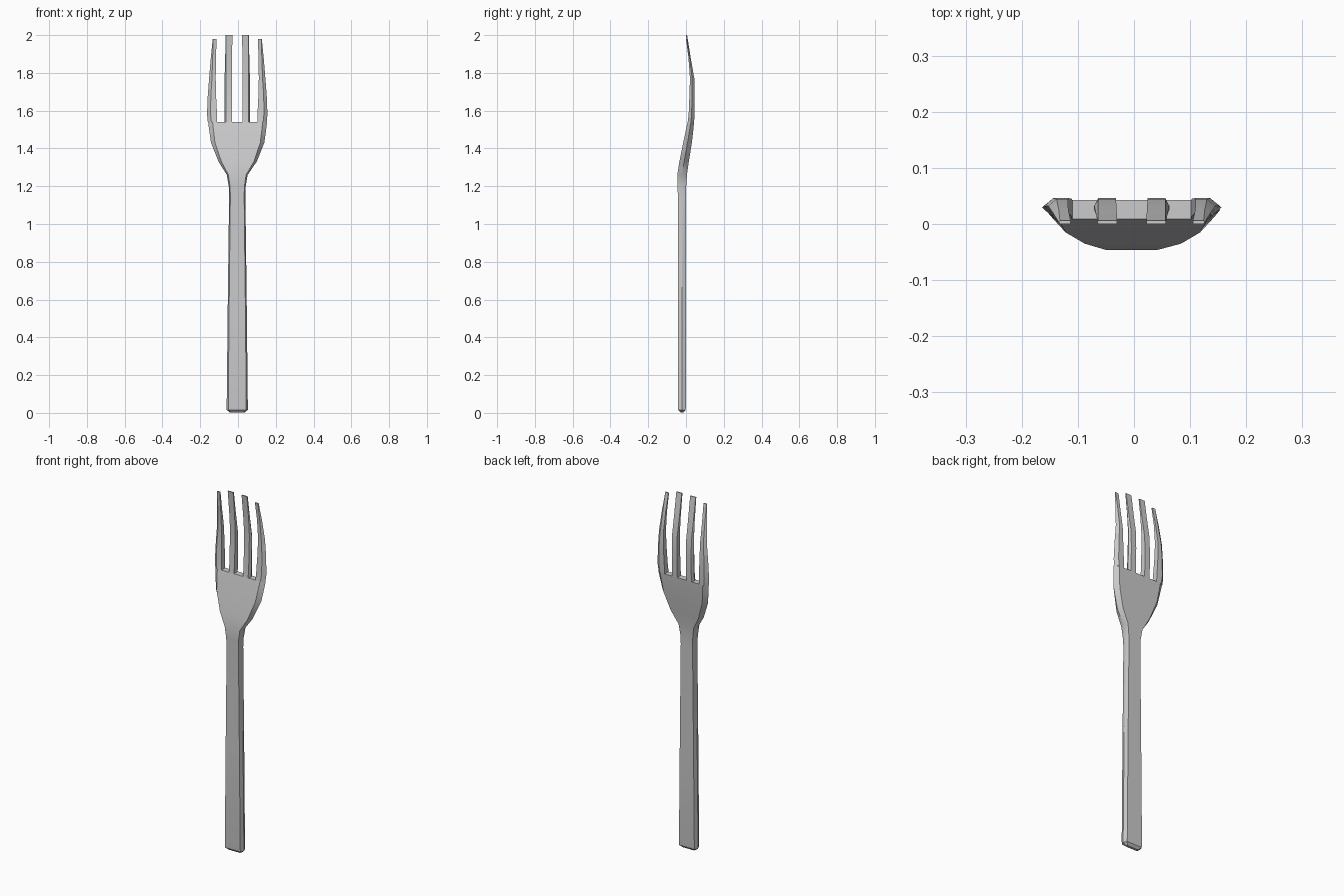
import bpy, bmesh

if "Cube" in bpy.data.objects:
    bpy.data.objects.remove(bpy.data.objects["Cube"])


def loft(name, rings, cap_start=True):
    """Skin a list of equal-length point rings into one closed part."""
    bm = bmesh.new()
    loops = [[bm.verts.new(p) for p in ring] for ring in rings]
    n = len(loops[0])
    for a, b in zip(loops, loops[1:]):
        for i in range(n):
            j = (i + 1) % n
            bm.faces.new((a[i], a[j], b[j], b[i]))
    if cap_start:
        bm.faces.new(loops[0][::-1])
    bm.faces.new(loops[-1])
    bmesh.ops.recalc_face_normals(bm, faces=bm.faces)
    me = bpy.data.meshes.new(name)
    bm.to_mesh(me)
    bm.free()
    ob = bpy.data.objects.new(name, me)
    bpy.context.collection.objects.link(ob)
    bpy.ops.object.select_all(action='DESELECT')
    ob.select_set(True)
    bpy.context.view_layer.objects.active = ob
    bpy.ops.object.shade_smooth_by_angle(angle=0.6)
    return ob


SHIFT = -0.004   # handle and tines sit slightly left of the head's bounds


def lens(z, w, front, back, k=0.85):
    """Flat section with a ridge along each side."""
    mid = (front + back) / 2
    half = [(k, front), (1, mid), (k, back)]
    pts = [(0, front)] + half + [(0, back)] + [(-x, y) for x, y in half[::-1]]
    cx = SHIFT if z < 1.3 else SHIFT / 2
    return [(cx + x * w, y, z) for x, y in pts]


# Handle flowing through the neck into the head: z, half width, front y, back y
body = [
    (0.003, 0.040, -0.028, -0.014),
    (0.016, 0.056, -0.041, -0.002),
    (0.035, 0.056, -0.043, 0.000),
    (0.60, 0.050, -0.043, 0.000),
    (1.15, 0.043, -0.043, 0.000),
    (1.20, 0.045, -0.045, 0.001),
    (1.26, 0.055, -0.046, 0.005),
    (1.33, 0.101, -0.035, 0.015),
    (1.43, 0.141, -0.015, 0.031),
    (1.50, 0.151, 0.000, 0.039),
    (1.54, 0.156, 0.009, 0.043),
]
loft("handle_and_head", [lens(*s) for s in body])

# Shared curve of the tines in side view: front y, back y
curve = {1.54: (0.009, 0.043), 1.58: (0.014, 0.045), 1.68: (0.018, 0.046),
         1.77: (0.021, 0.044), 1.88: (0.013, 0.025), 2.0: (0.0, 0.006)}


def tine(name, side, spans, top):
    """Spans give inner x, outer x and ridge x at each height of the curve."""
    rings = []
    for (z, (f, b)), (xi, xo, xr) in zip(curve.items(), spans):
        z = min(z, top)
        pts = [(xi, f), (xo, f), (xr, (f + b) / 2), (xo, b), (xi, b)]
        rings.append([(SHIFT + side * x, y, z) for x, y in pts])
    loft(name, rings, cap_start=False)


inner = [(0.028, 0.060, 0.067)] * 4 + [(0.027, 0.060, 0.064), (0.026, 0.060, 0.061)]
outer = [(0.106, 0.137, 0.156), (0.107, 0.141, 0.160), (0.112, 0.140, 0.156),
         (0.114, 0.134, 0.149), (0.113, 0.130, 0.140), (0.109, 0.128, 0.130)]

for side, label in ((-1, "left"), (1, "right")):
    tine("inner_tine_" + label, side, inner, 2.0)
    tine("outer_tine_" + label, side, outer, 1.98)
